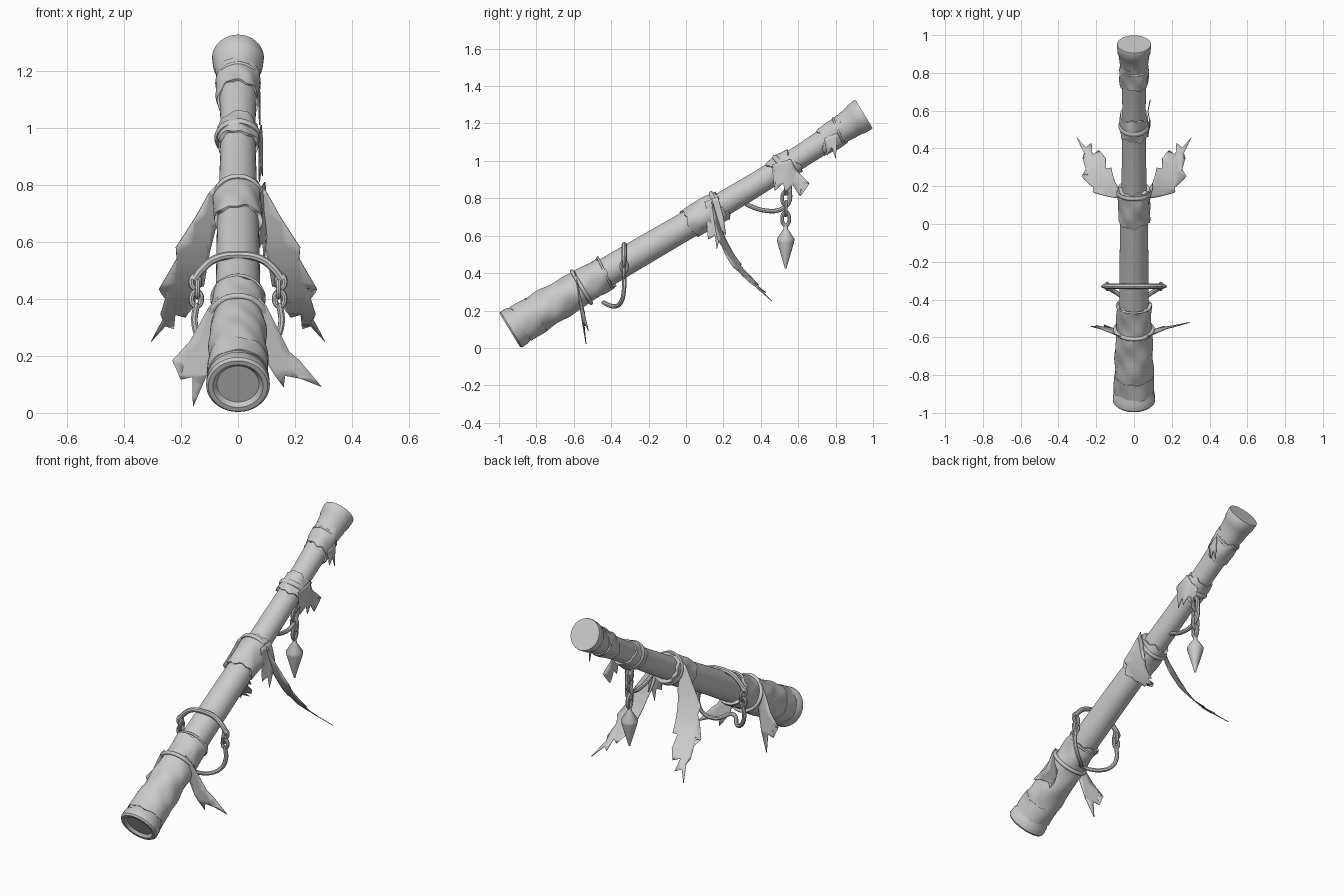
import bpy, bmesh, math, random
from mathutils import Vector

if "Cube" in bpy.data.objects:
    bpy.data.objects.remove(bpy.data.objects["Cube"])

random.seed(4)
C0 = Vector((0, -0.942, 0.094))                 # front end of the tube
A = Vector((0, 1.893, 1.156)).normalized()      # tube axis
U = Vector((0, -A.z, A.y))                      # "up" across the tube


def S(y):
    return (y + 0.942) / A.y


def P(ang, r, s):
    # point on the tube, which sags slightly in its upper half
    sag = 0.02 * math.sin(math.pi * min(max(s / 2.21, 0), 1) ** 2)
    return C0 + A * s + Vector((1, 0, 0)) * (r * math.cos(ang)) + U * (r * math.sin(ang) - sag)


def finish(name, bm, thick=0):
    bmesh.ops.remove_doubles(bm, verts=bm.verts, dist=1e-5)
    bmesh.ops.recalc_face_normals(bm, faces=bm.faces)
    me = bpy.data.meshes.new(name)
    bm.to_mesh(me)
    bm.free()
    ob = bpy.data.objects.new(name, me)
    bpy.context.collection.objects.link(ob)
    if thick:
        m = ob.modifiers.new("thickness", 'SOLIDIFY')
        m.thickness, m.offset = thick, 0
    bpy.ops.object.select_all(action='DESELECT')
    ob.select_set(True)
    bpy.context.view_layer.objects.active = ob
    bpy.ops.object.shade_smooth_by_angle(angle=math.radians(40))
    return ob


def loft(name, rows, close=False):
    bm = bmesh.new()
    vs = [[bm.verts.new(p) for p in row] for row in rows]
    n = len(rows[0])
    for a, b in zip(vs, vs[1:]):
        for i in range(n):
            bm.faces.new((a[i], a[(i + 1) % n], b[(i + 1) % n], b[i]))
    if close:
        bm.faces.new(vs[0])
        bm.faces.new(vs[-1])
    return finish(name, bm)


def angles(n):
    return [2 * math.pi * i / n for i in range(n)]


def lathe(name, prof, n=40):
    # profile of (axis y, radius)
    return loft(name, [[P(a, r, S(y)) for a in angles(n)] for y, r in prof], True)


def wrap(name, y0, y1, radii, under, jag=0.012, tilt=0.0, amp=0.004, n=64):
    # cloth sleeve with torn ends and folds
    p0, p1, ph = (random.uniform(0, 6) for _ in range(3))
    torn = lambda a, p: jag * (0.6 * math.sin(3 * a + p) + 0.4 * math.sin(8 * a + 2 * p))
    m = 4 * (len(radii) - 1)
    rows = []
    for k in range(-1, m + 2):
        t = min(max(k / m, 0), 1)
        q = t * (len(radii) - 1)
        i = min(int(q), len(radii) - 2)
        base = radii[i] + (radii[i + 1] - radii[i]) * (q - i)
        row = []
        for a in angles(n):
            s = S(y0 + (y1 - y0) * t) + torn(a, p0) * (1 - t) + torn(a, p1) * t + tilt * math.sin(a)
            fold = amp * (math.sin(3 * a + 30 * s + ph) + 0.6 * math.sin(5 * a - 47 * s + 2 * ph))
            row.append(P(a, under if k in (-1, m + 1) else base + fold, s))
        rows.append(row)
    return loft(name, rows)


def band(name, y, r, thick, tilt=0.0, wide=1.0):
    # rope or strap ring around the tube
    return loft(name, [[P(a, r + thick * math.cos(b), S(y) + thick * wide * math.sin(b) + tilt * math.sin(a))
                        for a in angles(40)] for b in angles(10) + [0]])


def rag(name, outline, place, cuts=10):
    # torn cloth: flat outline, sliced crosswise, then bent into place
    bm = bmesh.new()
    bm.faces.new([bm.verts.new((a, 0, z)) for a, z in outline])
    bmesh.ops.triangulate(bm, faces=bm.faces[:])
    zs = [z for _, z in outline]
    for i in range(1, cuts):
        z = min(zs) + (max(zs) - min(zs)) * i / cuts
        bmesh.ops.bisect_plane(bm, geom=bm.verts[:] + bm.edges[:] + bm.faces[:],
                               plane_co=(0, 0, z), plane_no=(0, 0, 1))
    for v in bm.verts:
        v.co = place(v.co.x, v.co.z)
    return finish(name, bm, 0.004)


def tube(name, pts, r, cyclic=False):
    cu = bpy.data.curves.new(name, 'CURVE')
    cu.dimensions, cu.bevel_depth, cu.bevel_resolution, cu.resolution_u = '3D', r, 2, 5
    cu.use_fill_caps = True
    sp = cu.splines.new('BEZIER')
    sp.bezier_points.add(len(pts) - 1)
    for b, p in zip(sp.bezier_points, pts):
        b.co = p
        b.handle_left_type = b.handle_right_type = 'AUTO'
    sp.use_cyclic_u = cyclic
    tmp = bpy.data.objects.new(name + "_path", cu)
    bpy.context.collection.objects.link(tmp)
    bm = bmesh.new()
    bm.from_mesh(tmp.evaluated_get(bpy.context.evaluated_depsgraph_get()).to_mesh())
    bpy.data.objects.remove(tmp)
    return finish(name, bm)


def link(name, c, w, h, r, across):
    d = Vector((1, 0, 0)) if across else Vector((0, 1, 0))
    tube(name, [Vector(c) + d * (w * math.cos(a)) + Vector((0, 0, h * math.sin(a))) for a in angles(8)], r, True)


def bend(z, keys):
    # y for a height, from falling (z, y) keys
    for (z0, y0), (z1, y1) in zip(keys, keys[1:]):
        if z >= z1:
            break
    return y0 + (y1 - y0) * (z0 - z) / (z0 - z1)


# main tube with recessed front mouth and flared back end
lathe("tube", [(-0.930, 0.074), (-0.936, 0.080), (-0.942, 0.088), (-0.942, 0.104), (-0.934, 0.112),
               (-0.90, 0.110), (-0.893, 0.104), (-0.84, 0.101), (-0.7, 0.093), (-0.55, 0.086), (-0.42, 0.078),
               (-0.2, 0.076), (0.0, 0.074), (0.2, 0.066), (0.35, 0.064), (0.5, 0.062), (0.62, 0.062),
               (0.72, 0.065), (0.80, 0.068), (0.85, 0.076), (0.90, 0.083), (0.905, 0.087), (0.945, 0.091),
               (0.952, 0.089)])

# cloth wraps and tied bands
wrap("front_wrap", -0.85, -0.43, [0.102, 0.103, 0.100, 0.097, 0.092, 0.092], 0.075, 0.012, 0, 0.003)
wrap("front_wrap_collar", -0.88, -0.80, [0.107, 0.105], 0.09, 0.008, 0, 0.002)
band("front_tie", -0.56, 0.099, 0.011, 0.0)
band("front_edge_tie", -0.435, 0.091, 0.006, 0.01)
wrap("middle_wrap", 0.01, 0.18, [0.083, 0.085, 0.084], 0.06, 0.014, 0.0, 0.003)
band("middle_tie", 0.155, 0.084, 0.010, 0.015, 1.2)
wrap("upper_wrap", 0.465, 0.57, [0.072, 0.075, 0.071], 0.055, 0.012, -0.01, 0.003)
band("upper_tie", 0.51, 0.074, 0.009, -0.01, 1.6)
wrap("back_wrap", 0.72, 0.83, [0.072, 0.076, 0.076], 0.06, 0.013, 0.02, 0.003)
band("back_tie", 0.81, 0.074, 0.006, 0.012)

# torn rags hanging by the front
front_keys = [(0.45, -0.60), (0.25, -0.565), (0.0, -0.53)]
front_place = lambda a, z: Vector((a, bend(z, front_keys) + 0.15 * (abs(a) - 0.09 - 0.2 * (0.4 - z)), z))
rag("front_rag_right", [(0.07, 0.41), (0.10, 0.375), (0.18, 0.215), (0.215, 0.185), (0.295, 0.09), (0.22, 0.12),
                        (0.165, 0.13), (0.16, 0.09), (0.13, 0.13), (0.105, 0.17), (0.07, 0.28)], front_place)
rag("front_rag_left", [(-0.07, 0.41), (-0.10, 0.375), (-0.17, 0.25), (-0.23, 0.185), (-0.17, 0.195), (-0.20, 0.117),
                       (-0.16, 0.125), (-0.158, 0.02), (-0.11, 0.13), (-0.07, 0.28)], front_place)

# long leaf-shaped rags sweeping back from the middle, turned slightly outward
leaf = [(0.075, 0.80), (0.10, 0.775), (0.15, 0.685), (0.218, 0.58), (0.215, 0.54), (0.277, 0.433), (0.243, 0.438),
        (0.272, 0.345), (0.250, 0.352), (0.305, 0.25), (0.255, 0.305), (0.225, 0.295), (0.22, 0.345), (0.185, 0.335),
        (0.182, 0.39), (0.15, 0.38), (0.147, 0.44), (0.12, 0.445), (0.10, 0.56), (0.075, 0.66)]
leaf_keys = [(0.82, 0.13), (0.7, 0.15), (0.6, 0.175), (0.5, 0.22), (0.4, 0.29), (0.33, 0.365), (0.25, 0.46)]
for side, sx in (("right", 1), ("left", -1)):
    rag("middle_rag_" + side, leaf, lambda a, z: Vector(
        (a * sx, bend(z, leaf_keys) - 0.35 * (a - 0.095 - 0.38 * (0.8 - z)), z)), 16)

# short fringes lying along the right side
rag("middle_fringe", [(0.10, 0.78), (0.17, 0.81), (0.20, 0.70), (0.215, 0.60), (0.19, 0.63), (0.165, 0.53),
                      (0.155, 0.60), (0.12, 0.58), (0.135, 0.68)],
    lambda a, z: Vector((0.088 + 0.012 * math.sin(40 * a), a, z)))
rag("upper_fringe", [(0.46, 0.98), (0.56, 1.01), (0.59, 0.95), (0.66, 0.88), (0.615, 0.885), (0.61, 0.81),
                     (0.57, 0.87), (0.53, 0.83), (0.52, 0.88), (0.475, 0.84), (0.48, 0.92)],
    lambda a, z: Vector((0.080 + 0.006 * math.sin(50 * a), a, z)))
rag("back_fringe", [(0.74, 1.12), (0.81, 1.15), (0.805, 1.07), (0.80, 1.01), (0.78, 1.07), (0.755, 1.03)],
    lambda a, z: Vector((0.074 + 0.003 * math.sin(50 * a), a, z)))

# front carrying bow over the tube, chained to a loop below it
Y = -0.33
tube("front_bow", [(x, Y, z) for x, z in ((-0.155, 0.465), (-0.13, 0.50), (-0.08, 0.54), (0, 0.553),
                                          (0.08, 0.54), (0.13, 0.50), (0.155, 0.465))], 0.014)
half = [(0.145, Y, 0.385), (0.152, -0.332, 0.31), (0.125, -0.345, 0.25), (0.07, -0.38, 0.222)]
tube("front_under_loop", half + [(0, -0.44, 0.243)] + [(-x, y, z) for x, y, z in reversed(half)], 0.012)
for side, sx in (("right", 1), ("left", -1)):
    link("bow_eye_" + side, (sx * 0.150, Y, 0.46), 0.014, 0.022, 0.010, True)
    link("bow_link_upper_" + side, (sx * 0.142, Y, 0.435), 0.016, 0.028, 0.009, False)
    link("bow_link_lower_" + side, (sx * 0.146, Y, 0.40), 0.017, 0.026, 0.010, True)

# rear loop under the tube with a hanging charm
tube("rear_loop", [(0, 0.29, 0.79), (0, 0.34, 0.76), (0, 0.42, 0.735), (0, 0.50, 0.738),
                   (0, 0.548, 0.775), (0, 0.555, 0.84), (0, 0.54, 0.94)], 0.012)
for i, z in enumerate((0.86, 0.80, 0.745, 0.69)):
    link(f"charm_link_{i + 1}", (0, 0.533, z), 0.019, 0.036, 0.010, i % 2 == 0)
bm = bmesh.new()
rings = [[bm.verts.new((r * math.cos(a), 0.533 + r * math.sin(a), z)) for a in angles(16)]
         for z, r in ((0.66, 0.010), (0.635, 0.013), (0.582, 0.047), (0.565, 0.045), (0.425, 0.004))]
for a, b in zip(rings, rings[1:]):
    for i in range(16):
        bm.faces.new((a[i], a[(i + 1) % 16], b[(i + 1) % 16], b[i]))
bm.faces.new(rings[0])
bm.faces.new(rings[-1])
finish("charm", bm)
